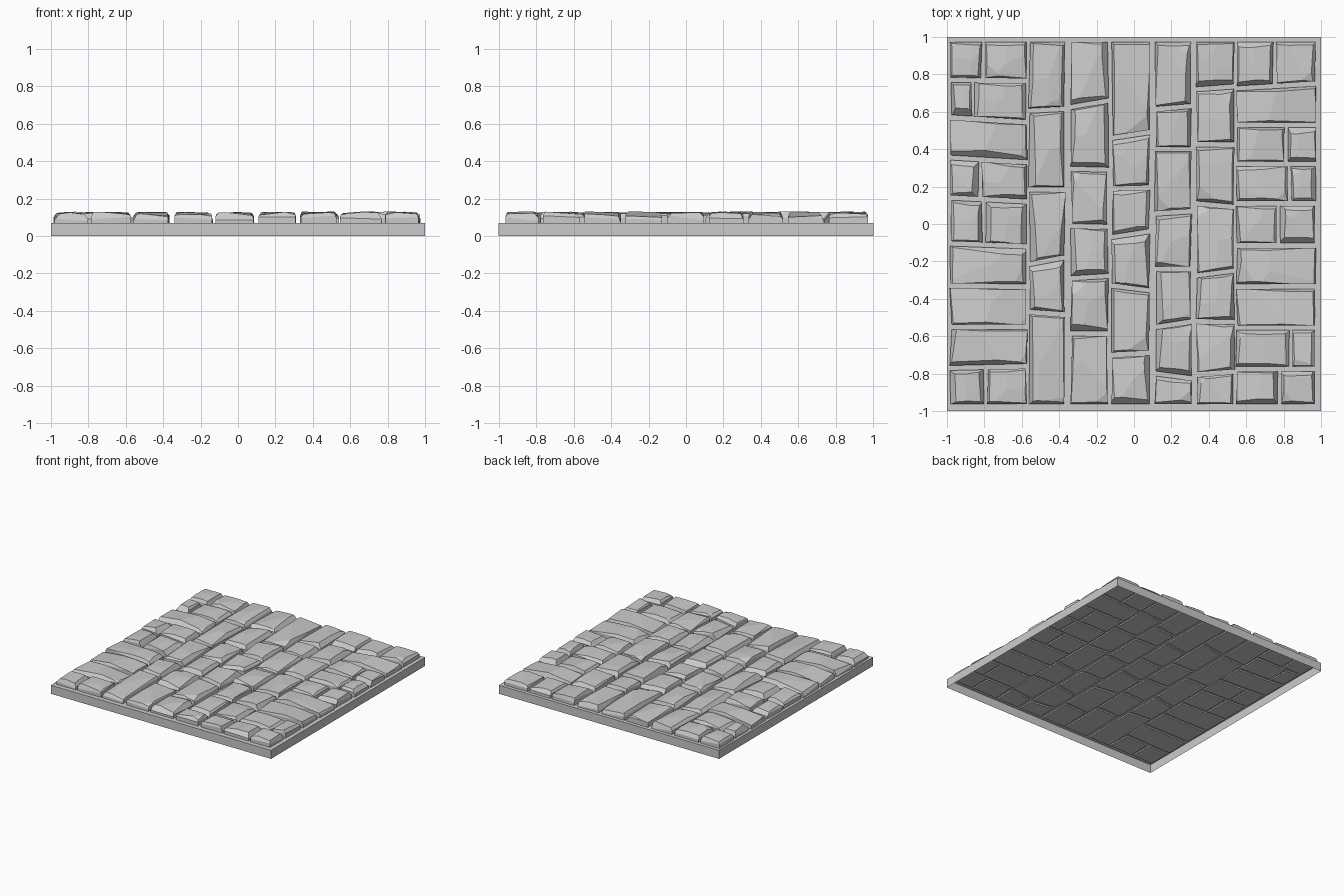
import bpy, bmesh, random
from mathutils import Vector

if "Cube" in bpy.data.objects:
    bpy.data.objects.remove(bpy.data.objects["Cube"])

random.seed(7)
SLAB = 0.07      # height of the base
LOW = 0.06       # stones sink slightly through the base top
HIGH = 0.131     # highest stone surface
GAP = 0.013      # half width of a joint


def add_object(name, bm):
    mesh = bpy.data.meshes.new(name)
    bm.to_mesh(mesh)
    bm.free()
    obj = bpy.data.objects.new(name, mesh)
    bpy.context.collection.objects.link(obj)


def chip(bm, point, normal):
    """Slice off everything beyond a plane and cap the cut."""
    cut = bmesh.ops.bisect_plane(
        bm, geom=bm.verts[:] + bm.edges[:] + bm.faces[:], dist=1e-5,
        plane_co=point, plane_no=normal, clear_outer=True)
    edges = [e for e in cut['geom_cut'] if isinstance(e, bmesh.types.BMEdge)]
    edges = [e for e in edges if e.is_boundary]
    if len(edges) > 2:
        bmesh.ops.holes_fill(bm, edges=edges, sides=0)


def stone(name, corners):
    """Chiselled block over four plan corners (counter-clockwise)."""
    bm = bmesh.new()
    pts = [Vector((x, y, 0)) for x, y in corners]
    mid = sum(pts, Vector()) / 4
    base = bm.faces.new([bm.verts.new((p.x, p.y, LOW)) for p in pts])
    ext = bmesh.ops.extrude_face_region(bm, geom=[base], use_keep_orig=True)
    for v in ext['geom']:
        if isinstance(v, bmesh.types.BMVert):
            v.co.z = HIGH
    bmesh.ops.recalc_face_normals(bm, faces=bm.faces)
    # sloping worn edges
    for i, p in enumerate(pts):
        d = pts[(i + 1) % 4] - p
        out = Vector((d.y, -d.x, 0)).normalized()
        edge = (p + pts[(i + 1) % 4]) / 2
        edge.z = random.uniform(0.085, 0.112)
        chip(bm, edge, out + Vector((random.uniform(-.06, .06), random.uniform(-.06, .06),
                                     random.uniform(0.3, 0.95))))
    # shallow facets across the top
    for _ in range(4):
        tilt = Vector((random.uniform(-.13, .13), random.uniform(-.07, .07), 1))
        chip(bm, mid + Vector((0, 0, random.uniform(0.124, 0.132))), tilt)
    # one chipped corner
    p = random.choice(pts)
    c = p.lerp(mid, 0.3)
    out = (p - mid).normalized()
    chip(bm, Vector((c.x, c.y, 0.122)), Vector((out.x * .3, out.y * .3, 1)))
    bmesh.ops.recalc_face_normals(bm, faces=bm.faces)
    add_object(name, bm)


# Base: open-bottomed tray
bm = bmesh.new()
bmesh.ops.create_cube(bm, size=1)
for v in bm.verts:
    v.co = (v.co.x * 2, v.co.y * 2, (v.co.z + .5) * SLAB)
bmesh.ops.delete(bm, geom=[f for f in bm.faces if f.normal.z < -.5], context='FACES')
add_object("base_slab", bm)

# Columns of stones: left x, right x, joints (y at left, y at right),
# and vertical splits {row: x}
columns = [
    (-.98, -.575, [(.77, .765), (.57, .545), (.355, .33), (.14, .12), (-.105, -.12),
                   (-.33, -.335), (-.55, -.55), (-.77, -.76)],
     {0: -.805, 1: -.86, 3: -.82, 4: -.805, 8: -.79}),
    (-.56, -.37, [(.605, .615), (.185, .185), (-.215, -.18), (-.47, -.485)], {}),
    (-.335, -.14, [(.625, .66), (.295, .29), (-.01, -.015), (-.29, -.278), (-.585, -.585)], {}),
    (-.115, .08, [(.46, .49), (.19, .195), (-.07, -.04), (-.33, -.355), (-.70, -.69)], {}),
    (.115, .305, [(.615, .63), (.40, .40), (.055, .067), (-.24, -.24), (-.55, -.522),
                  (-.80, -.825)], {}),
    (.335, .535, [(.72, .735), (.425, .425), (.11, .092), (-.275, -.25), (-.52, -.525),
                  (-.805, -.79)], {}),
    (.55, .97, [(.725, .75), (.53, .53), (.32, .32), (.11, .11), (-.115, -.115),
                (-.335, -.335), (-.555, -.555), (-.775, -.775)],
     {0: .75, 2: .81, 3: .83, 4: .775, 7: .835, 8: .775}),
]

for ci, (x0, x1, joints, splits) in enumerate(columns):
    lines = [(.985, .985)] + joints + [(-.975, -.975)]
    for ri, (top, bottom) in enumerate(zip(lines, lines[1:])):
        def y_at(line, x):
            return line[0] + (line[1] - line[0]) * (x - x0) / (x1 - x0)
        spans = [(x0, x1)]
        if ri in splits:
            s = splits[ri]
            spans = [(x0, s - .01), (s + .01, x1)]
        for si, (a, b) in enumerate(spans):
            def j():
                return random.uniform(-.006, .006)
            stone(f"stone_{ci + 1}_{ri + 1}_{si + 1}", [
                (a + j(), y_at(bottom, a) + GAP), (b + j(), y_at(bottom, b) + GAP),
                (b + j(), y_at(top, b) - GAP), (a + j(), y_at(top, a) - GAP)])
